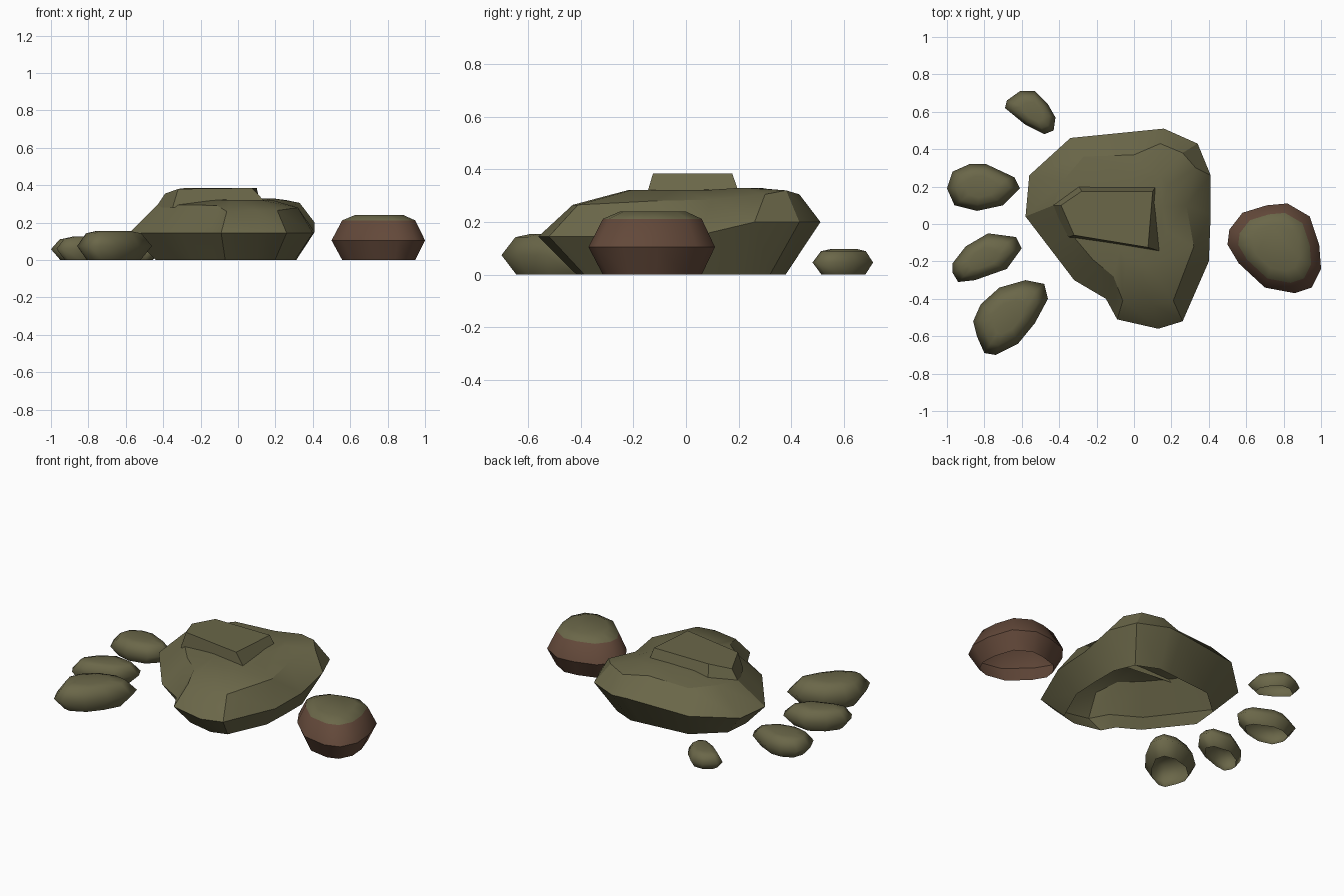
import bpy
import bmesh
from math import radians
from mathutils import Vector

cube = bpy.data.objects.get("Cube")
if cube:
    bpy.data.objects.remove(cube, do_unlink=True)


def make_material(name, colour):
    mat = bpy.data.materials.new(name)
    mat.use_nodes = True
    mat.diffuse_color = colour
    shader = mat.node_tree.nodes["Principled BSDF"]
    shader.inputs["Base Color"].default_value = colour
    shader.inputs["Roughness"].default_value = 0.9
    return mat


moss = make_material("moss olive", (0.145, 0.135, 0.066, 1))
earth = make_material("earth brown", (0.125, 0.066, 0.042, 1))


def centre_of(points):
    return sum((Vector(p) for p in points), Vector((0,) * len(points[0]))) / len(points)


def scaled_rings(outline, profile):
    """Copy a flat outline to each (scale, height) of a profile."""
    middle = centre_of(outline)
    rings = []
    for scale, height in profile:
        flat = [middle + (Vector(p) - middle) * scale for p in outline]
        rings.append([(p.x, p.y, height) for p in flat])
    return rings


def loft(name, rings, materials, smooth_angle, moss_above=None):
    """Skin the rings, closing the top and leaving the underside open."""
    bm = bmesh.new()
    loops = [[bm.verts.new(p) for p in ring] for ring in rings]
    count = len(loops[0])
    for low, high in zip(loops, loops[1:]):
        for i in range(count):
            j = (i + 1) % count
            bm.faces.new((low[i], low[j], high[j], high[i]))
    bm.faces.new(loops[-1])
    # Outlines may run either way round, so make the cap point upward
    bm.faces.ensure_lookup_table()
    bm.normal_update()
    if bm.faces[-1].normal.z < 0:
        bmesh.ops.reverse_faces(bm, faces=bm.faces[:])
    if moss_above is not None:
        for face in bm.faces:
            lowest = min(v.co.z for v in face.verts)
            face.material_index = int(lowest > moss_above)
    mesh = bpy.data.meshes.new(name)
    bm.to_mesh(mesh)
    bm.free()
    obj = bpy.data.objects.new(name, mesh)
    for mat in materials:
        mesh.materials.append(mat)
    bpy.context.collection.objects.link(obj)
    bpy.ops.object.select_all(action="DESELECT")
    obj.select_set(True)
    bpy.context.view_layer.objects.active = obj
    bpy.ops.object.shade_smooth_by_angle(angle=radians(smooth_angle))
    return obj


# Large boulder: waist, shoulder, and rings derived from them
waist = [
    (-.56, .26, .15), (-.34, .46, .18), (.06, .5, .2), (.16, .51, .2), (.34, .43, .2),
    (.41, .26, .2), (.41, .05, .15), (.4, -.2, .145), (.26, -.52, .145), (.13, -.56, .145),
    (-.09, -.51, .145), (-.15, -.4, .145), (-.32, -.3, .145), (-.45, -.13, .145),
    (-.58, .04, .145),
]
shoulder = [
    (-.38, .23, .3), (-.27, .36, .3), (0, .37, .31), (.14, .43, .305), (.26, .38, .32),
    (.33, .3, .305), (.28, .1, .285), (.32, -.12, .28), (.21, -.41, .265), (.1, -.43, .265),
    (-.06, -.41, .26), (-.11, -.28, .29), (-.22, -.19, .295), (-.33, -.06, .295),
    (-.43, .1, .295),
]
foot = [(x * .76, y * .74, 0) for x, y, z in waist]
hub = Vector((-.02, .08, .325))
crown = []
for point in shoulder:
    p = Vector(point).lerp(hub, .42)
    crown.append((p.x, p.y, .33 if p.y > .2 else .322))
loft("large_boulder", [foot, waist, shoulder, crown], [moss], 30)

# Raised slab on the boulder
slab_base = [(-.44, .1, .28), (-.3, .21, .28), (.12, .205, .3), (.155, -.15, .3), (-.35, -.07, .28)]
slab_top = [(-.39, .1, .355), (-.28, .175, .385), (.1, .175, .385), (.075, -.125, .385),
            (-.32, -.06, .38)]
loft("boulder_top_slab", [slab_base, slab_top], [moss], 30)

# Brown stone with a mossy cap
stone_outline = [
    (.58, .06), (.71, .1), (.82, .11), (.94, .04), (.99, -.11), (1, -.24),
    (.95, -.34), (.86, -.37), (.7, -.34), (.56, -.21), (.5, -.11), (.51, -.03),
]
stone_profile = [(.78, 0), (1, .105), (.78, .212), (.52, .24)]
loft("mossy_stone", scaled_rings(stone_outline, stone_profile), [earth, moss], 40, .2)

# Row of small smooth pebbles: outline and height
pebbles = {
    "front_pebble": (.155, [
        (-.86, -.52), (-.82, -.43), (-.72, -.34), (-.58, -.3), (-.48, -.32), (-.46, -.4),
        (-.53, -.53), (-.62, -.64), (-.74, -.7), (-.8, -.69), (-.84, -.6)]),
    "front_middle_pebble": (.125, [
        (-.97, -.21), (-.9, -.12), (-.78, -.05), (-.63, -.07), (-.6, -.13),
        (-.68, -.24), (-.85, -.3), (-.94, -.31), (-.97, -.26)]),
    "back_middle_pebble": (.12, [
        (-1, .19), (-.97, .28), (-.88, .32), (-.79, .32), (-.64, .25),
        (-.61, .19), (-.7, .1), (-.84, .07), (-.96, .1)]),
    "back_pebble": (.097, [
        (-.69, .62), (-.68, .66), (-.61, .71), (-.53, .71), (-.46, .64),
        (-.42, .57), (-.43, .5), (-.48, .48), (-.58, .53)]),
}
for name, (height, outline) in pebbles.items():
    profile = [(.72, 0), (1, height * .48), (.74, height * .92), (.45, height)]
    loft(name, scaled_rings(outline, profile), [moss], 180)
